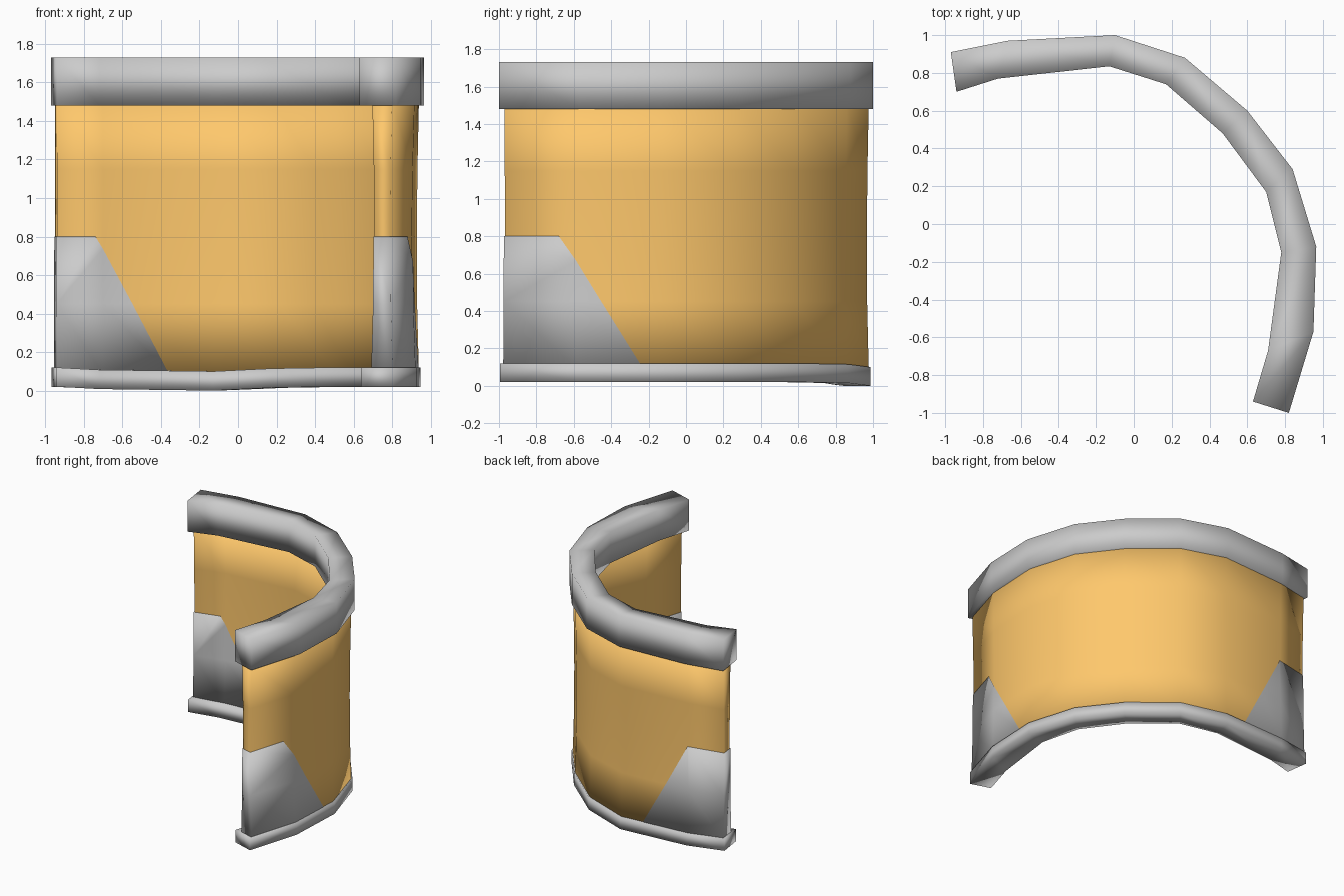
import bpy, bmesh
from mathutils import Vector

if "Cube" in bpy.data.objects:
    bpy.data.objects.remove(bpy.data.objects["Cube"])

# Plan outline of the curved barrier: outer and inner edge, end to end
OUTER = [(-.97, .91), (-.67, .97), (-.10, 1.0), (.27, .88), (.60, .60),
         (.84, .29), (.965, -.12), (.95, -.57), (.82, -1.0)]
INNER = [(-.94, .70), (-.72, .77), (-.13, .835), (.17, .74), (.47, .48),
         (.70, .17), (.78, -.15), (.71, -.67), (.63, -.94)]

orange = bpy.data.materials.new("orange_panel")
orange.diffuse_color = (1.0, .58, .15, 1)
orange.use_nodes = True
orange.node_tree.nodes["Principled BSDF"].inputs["Base Color"].default_value = orange.diffuse_color


def outline(t, trim):
    """Path a fraction t of the way from outer to inner edge, ends trimmed."""
    p = [Vector((*o, 0)).lerp(Vector((*i, 0)), t) for o, i in zip(OUTER, INNER)]
    p[0], p[-1] = p[0].lerp(p[1], trim), p[-1].lerp(p[-2], trim)
    return p


def sweep(section, trim=0, dip=None):
    """Closed section of (t, z) points swept along the outline."""
    bm = bmesh.new()
    paths = [outline(t, trim) for t, z in section]
    rings = []
    for i in range(len(OUTER)):
        dz = dip[i] if dip else 0
        rings.append([bm.verts.new((p[i].x, p[i].y, z + dz))
                      for p, (t, z) in zip(paths, section)])
    n = len(section)
    for a, b in zip(rings, rings[1:]):
        for j in range(n):
            k = (j + 1) % n
            bm.faces.new((a[j], a[k], b[k], b[j]))
    # End caps as ladders of quads between the two sides
    for r in (rings[0], rings[-1]):
        for j in range(n // 2 - 1):
            bm.faces.new((r[j], r[j + 1], r[n - 2 - j], r[n - 1 - j]))
    bmesh.ops.recalc_face_normals(bm, faces=bm.faces)
    return bm


def finish(bm, name, mat=None):
    me = bpy.data.meshes.new(name)
    bm.to_mesh(me)
    bm.free()
    me.shade_smooth()
    if mat:
        me.materials.append(mat)
    ob = bpy.data.objects.new(name, me)
    bpy.context.collection.objects.link(ob)


def wall_section(grow=0):
    zs = [.09, .45, .8, 1.15, 1.5]
    bow = [0, .05, .06, .04, 0]
    return ([(.14 + b - grow, z) for z, b in zip(zs, bow)] +
            [(.67 - b + grow, z) for z, b in zip(zs[::-1], bow[::-1])])


# Rails
finish(sweep([(0, 1.48), (0, 1.73), (1, 1.73), (1, 1.48)]), "top_rail")
finish(sweep([(.09, .02), (.09, .12), (.96, .12), (.96, .02)],
             dip=[0, -.012, -.02, -.005, 0, 0, 0, 0, 0]), "bottom_rail")

# Curved panel
finish(sweep(wall_section(), .05), "curved_panel", orange)

# Corner guards: thin skins over the lower ends of the panel, cut on a slant
GUARDS = {
    "left_guard": [(-.77, .79, .8), (-.66, .95, .8), (-.40, .82, .11)],
    "right_guard": [(.72, -.76, .8), (.92, -.66, .8), (.95, -.24, .12)],
}
for (name, pts), end in zip(GUARDS.items(), (OUTER[0], OUTER[-1])):
    a, b, c = map(Vector, pts)
    no = (b - a).cross(c - a).normalized()
    if (Vector((*end, .1)) - a).dot(no) > 0:
        no = -no
    bm = sweep(wall_section(.025), .038)
    for co, n in ((Vector((0, 0, .8)), Vector((0, 0, 1))), (a, no)):
        bmesh.ops.bisect_plane(bm, geom=bm.verts[:] + bm.edges[:] + bm.faces[:],
                               plane_co=co, plane_no=n, clear_outer=True)
    finish(bm, name)
